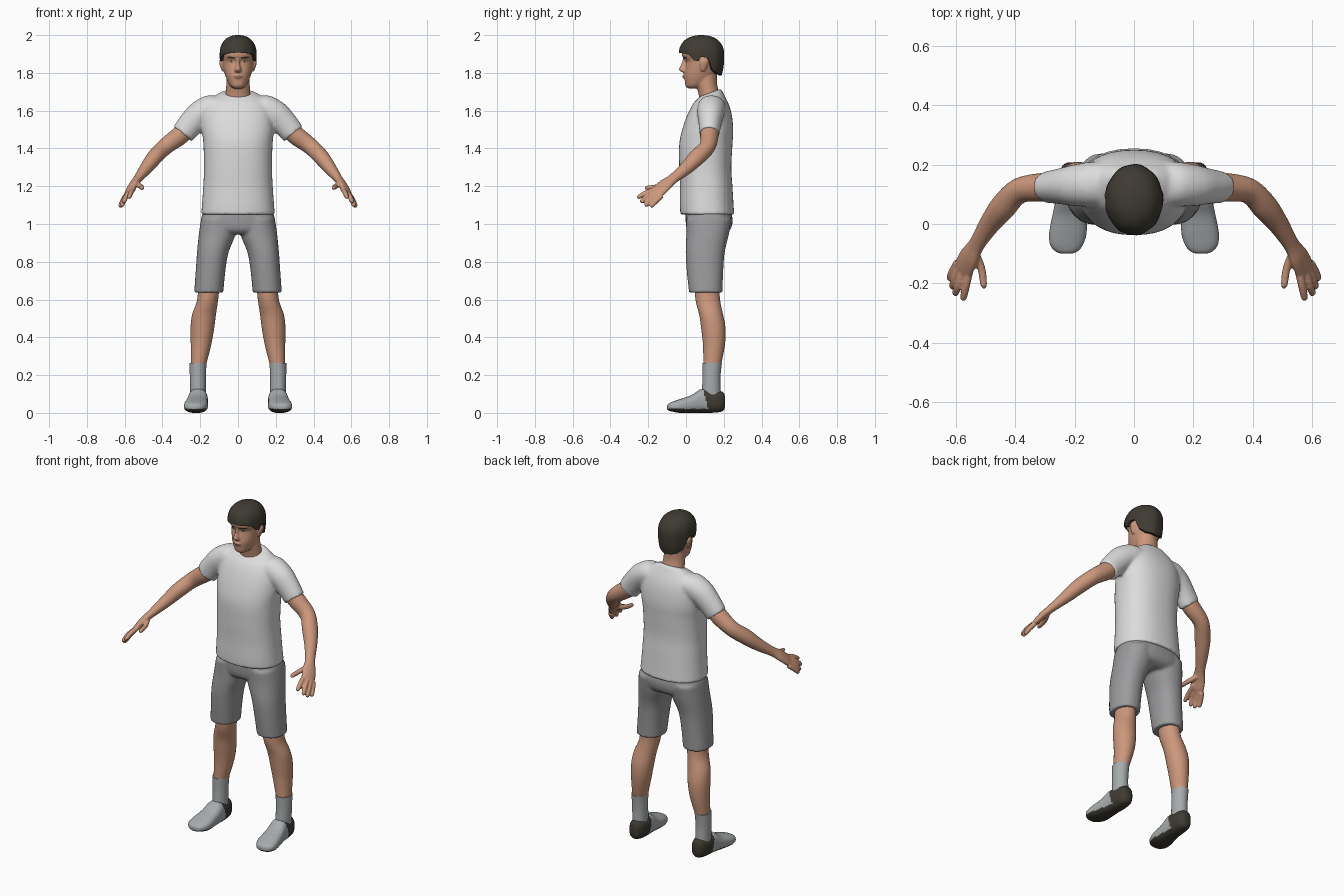
import bpy, bmesh, math
from mathutils import Vector
from mathutils.bvhtree import BVHTree

if "Cube" in bpy.data.objects:
    bpy.data.objects.remove(bpy.data.objects["Cube"])


def colour(name, r, g, b):
    m = bpy.data.materials.new(name)
    m.diffuse_color = (r, g, b, 1)
    m.use_nodes = True
    m.node_tree.nodes["Principled BSDF"].inputs["Base Color"].default_value = m.diffuse_color
    return m


WHITE = colour("shirt_white", .72, .72, .72)
GREY = colour("shorts_grey", .33, .33, .34)
PALE = colour("sock_grey", .39, .41, .42)
SKIN = colour("skin", .60, .31, .20)
DARK = colour("dark_brown", .05, .043, .033)
LIP = colour("lip", .36, .16, .11)
EYE = colour("eye_white", .5, .45, .4)


def spline(p, q, r, s, t):
    return .5 * (2 * q + (r - p) * t + (2 * p - 5 * q + 4 * r - s) * t * t + (3 * q - p - 3 * r + s) * t ** 3)


def loft(bm, rings, n=32, sub=4, power=2.0):
    """Closed skin through rings, each (centre, half axis u, half axis v)."""
    rings = [tuple(Vector(v) for v in r) for r in rings]
    steps = []
    for i in range(len(rings) - 1):
        four = [rings[max(0, min(len(rings) - 1, i + k))] for k in (-1, 0, 1, 2)]
        steps += [[spline(*[f[j] for f in four], k / sub) for j in range(3)] for k in range(sub)]
    steps.append(rings[-1])
    rows = []
    for c, u, v in steps:
        row = []
        for k in range(n):
            a = 2 * math.pi * k / n
            ca, sa = math.cos(a), math.sin(a)
            x = math.copysign(abs(ca) ** (2 / power), ca)
            y = math.copysign(abs(sa) ** (2 / power), sa)
            row.append(bm.verts.new(c + u * x + v * y))
        rows.append(row)
    faces = [bm.faces.new((p[k], p[(k + 1) % n], q[(k + 1) % n], q[k]))
             for p, q in zip(rows, rows[1:]) for k in range(n)]
    faces += [bm.faces.new(rows[0]), bm.faces.new(rows[-1])]
    bmesh.ops.recalc_face_normals(bm, faces=faces)


def box_rings(rows, s=1, slope=0):
    """Level rings from (z, x0, x1, y0, y1), mirrored by s."""
    return [((s * (x0 + x1) / 2, (y0 + y1) / 2, z), ((x1 - x0) / 2, 0, 0),
             (0, (y1 - y0) / 2, slope * (y1 - y0) / 2)) for z, x0, x1, y0, y1 in rows]


def tube_rings(pts, s=1, wide=(0, 1, 0)):
    """Rings along a path of (x, y, z, half width, half thickness)."""
    ps = [Vector((s * p[0], p[1], p[2])) for p in pts]
    w = Vector((s * wide[0], wide[1], wide[2]))
    out = []
    for i, p in enumerate(ps):
        t = (ps[min(i + 1, len(ps) - 1)] - ps[max(i - 1, 0)]).normalized()
        u = (w - t * w.dot(t)).normalized()
        out.append((p, u * pts[i][3], t.cross(u) * pts[i][4]))
    return out


def make(name, bm, mat, fuse=0, smooth=3):
    me = bpy.data.meshes.new(name)
    bm.to_mesh(me)
    bm.free()
    me.materials.append(mat)
    me.shade_smooth()
    me.set_sharp_from_angle(angle=math.radians(50))
    ob = bpy.data.objects.new(name, me)
    bpy.context.collection.objects.link(ob)
    if fuse:
        r = ob.modifiers.new("fuse", 'REMESH')
        r.mode, r.voxel_size, r.use_smooth_shade = 'VOXEL', fuse, True
        m = ob.modifiers.new("soften", 'SMOOTH')
        m.factor, m.iterations = .5, smooth
    return ob


# shirt: body with two sleeves
bm = bmesh.new()
body = [(1.05, .195, -.03, .256), (1.10, .191, -.032, .252), (1.2, .184, -.032, .246), (1.3, .18, -.036, .24),
        (1.42, .183, -.036, .246), (1.5, .19, -.02, .25), (1.58, .185, .008, .242), (1.64, .165, .04, .224)]
rings = box_rings([(z, -w, w, a, b) for z, w, a, b in body])
rings += box_rings([(1.682, -.115, .115, .066, .195)], slope=.25)
rings += box_rings([(1.695, -.082, .082, .068, .185)], slope=.38)
loft(bm, rings, 48, 5, 2.3)
for s in (1, -1):
    loft(bm, tube_rings([(.09, .14, 1.625, .07, .05), (.14, .135, 1.615, .075, .07), (.2, .13, 1.58, .07, .073),
                         (.25, .127, 1.53, .06, .068), (.294, .124, 1.476, .053, .063)], s))
make("shirt", bm, WHITE, .009, 6)

# shorts: hips with two legs
bm = bmesh.new()
loft(bm, box_rings([(1.08, -.18, .18, 0, .235), (1.02, -.196, .196, -.002, .247),
                    (.97, -.19, .19, .005, .235), (.945, -.13, .13, .03, .2)]), 40, 4, 2.4)
for s in (1, -1):
    loft(bm, box_rings([(1.03, .015, .195, .002, .24), (.95, .012, .207, .002, .228), (.85, .05, .217, -.002, .205),
                        (.75, .067, .224, .004, .197), (.637, .078, .232, .016, .193)], s), power=2.2)
make("shorts", bm, GREY, .008, 4)

for s, side in ((1, "left"), (-1, "right")):
    # lower leg
    bm = bmesh.new()
    loft(bm, box_rings([(.70, .095, .21, .045, .175), (.60, .105, .216, .05, .18), (.52, .117, .243, .07, .196),
                        (.45, .126, .251, .08, .209), (.36, .142, .25, .09, .206), (.25, .17, .25, .092, .185)], s))
    make(side + "_leg", bm, SKIN)
    # sock
    bm = bmesh.new()
    loft(bm, box_rings([(.265, .167, .256, .088, .190), (.18, .17, .255, .088, .182), (.08, .17, .252, .08, .186)], s))
    make(side + "_sock", bm, PALE)
    # shoe: sections from heel to toe (y, x0, x1, z0, z1)
    bm = bmesh.new()
    shoe = [(.207, .195, .225, .035, .08), (.198, .178, .24, .012, .108), (.17, .165, .253, .003, .118),
            (.12, .16, .26, 0, .125), (.08, .16, .265, 0, .126), (.03, .16, .275, 0, .095), (-.03, .16, .286, 0, .074),
            (-.07, .172, .283, .006, .06), (-.092, .19, .265, .012, .05), (-.1, .21, .245, .02, .04)]
    loft(bm, [((s * (a + b) / 2, y, (c + d) / 2), ((b - a) / 2, 0, 0), (0, 0, (d - c) / 2))
              for y, a, b, c, d in shoe], 40, 5, 2.5)
    ob = make(side + "_shoe", bm, PALE)
    ob.data.materials.append(DARK)
    for f in ob.data.polygons:
        c = f.center
        f.material_index = int(c.y > .11 - .25 * (c.z - .05) or c.z < .022)
    # arm, palm and fingers
    bm = bmesh.new()
    across = (.6, .45, -.55)
    loft(bm, tube_rings([(.22, .13, 1.56, .045, .045), (.3, .124, 1.475, .049, .05), (.385, .113, 1.41, .043, .044),
                         (.44, .06, 1.355, .045, .042), (.487, 0, 1.295, .036, .034), (.53, -.068, 1.24, .029, .023),
                         (.555, -.11, 1.207, .039, .02), (.573, -.145, 1.175, .041, .017),
                         (.58, -.162, 1.163, .034, .012)], s, across))
    fingers = [((.553, -.145, 1.188), (.566, -.205, 1.168), (.577, -.258, 1.138)),
               ((.572, -.15, 1.172), (.592, -.205, 1.147), (.605, -.24, 1.113)),
               ((.586, -.143, 1.16), (.605, -.187, 1.128), (.614, -.217, 1.094)),
               ((.595, -.13, 1.148), (.613, -.162, 1.118), (.624, -.188, 1.09)),
               ((.537, -.095, 1.215), (.515, -.15, 1.198), (.505, -.218, 1.19))]
    for a, b, c in fingers:
        d = Vector(b).lerp(Vector(c), .8)
        loft(bm, tube_rings([(*a, .014, .014), (*b, .0135, .0135), (*d, .0115, .0115), (*c, .004, .004)], s, across), 14)
    make(side + "_arm", bm, SKIN, .0045, 3)

# head with neck, nose and ears
bm = bmesh.new()
skull = [(1.718, .022, .012, .07), (1.73, .04, -.002, .1), (1.755, .055, -.006, .13), (1.79, .069, -.010, .16),
         (1.83, .079, -.004, .18), (1.862, .084, -.002, .188), (1.888, .086, -.02, .19), (1.92, .087, -.018, .188),
         (1.955, .076, .004, .17), (1.975, .045, .04, .13)]
loft(bm, box_rings([(z, -w, w, a, b) for z, w, a, b in skull]), 40, 4, 2.15)
loft(bm, box_rings([(1.64, -.075, .075, .075, .195), (1.69, -.066, .066, .066, .178),
                    (1.74, -.062, .062, .055, .165), (1.8, -.06, .06, .05, .165)]))
loft(bm, box_rings([(1.80, -.010, .010, -.014, .02), (1.808, -.019, .019, -.028, .02), (1.82, -.017, .017, -.038, .02),
                    (1.845, -.010, .010, -.026, .02), (1.875, -.008, .008, -.017, .02)]), 20)
loft(bm, box_rings([(1.772, -.018, .018, -.014, .01), (1.78, -.024, .024, -.018, .01),
                    (1.79, -.016, .016, -.017, .01)]), 20)
for s in (1, -1):
    loft(bm, box_rings([(1.808, .072, .084, .082, .098), (1.82, .07, .09, .076, .106), (1.85, .07, .099, .072, .118),
                        (1.868, .07, .098, .076, .116), (1.876, .074, .09, .086, .106)], s), 16)
head = make("head", bm, SKIN, .0045, 3)

# painted face plates that follow the head surface
tree = BVHTree.FromObject(head, bpy.context.evaluated_depsgraph_get())


def plate(name, x, z, rx, rz, mat, tilt=0, lift=.0015):
    bm = bmesh.new()
    rows = []
    for k in (0, .35, .7, 1):
        row = []
        for i in range(16):
            a = 2 * math.pi * i / 16
            px = x + k * rx * math.cos(a)
            pz = z + k * rz * math.sin(a) + tilt * (px - x)
            hit = tree.ray_cast(Vector((px, -1, pz)), Vector((0, 1, 0)))[0]
            row.append(bm.verts.new((px, (hit.y if hit else 0) - lift, pz)))
        rows.append(row)
    for p, q in zip(rows, rows[1:]):
        for i in range(16):
            bm.faces.new((p[i], p[(i + 1) % 16], q[(i + 1) % 16], q[i]))
    bmesh.ops.remove_doubles(bm, verts=bm.verts, dist=1e-5)
    make(name, bm, mat)


for s, side in ((1, "left"), (-1, "right")):
    plate(side + "_eyebrow", s * .036, 1.881, .022, .0045, DARK, s * .08)
    plate(side + "_eyelid", s * .035, 1.862, .017, .007, LIP)
    plate(side + "_eye", s * .035, 1.861, .014, .0048, EYE, 0, .0025)
    plate(side + "_iris", s * .035, 1.861, .005, .005, DARK, 0, .0035)
plate("mouth", 0, 1.781, .026, .005, LIP)

# hair cap: columns from the hairline up to the crown, 0 degrees at the face
LINE = [(0, 1.908), (40, 1.903), (58, 1.895), (68, 1.868), (80, 1.862), (88, 1.885), (108, 1.88), (118, 1.82),
        (140, 1.795), (180, 1.785)]


def hairline(deg):
    for (a, z), (b, w) in zip(LINE, LINE[1:]):
        if deg <= b:
            return z + (w - z) * (deg - a) / (b - a)
    return LINE[-1][1]


bm = bmesh.new()
COLS, ROWS = 72, 16
cols = []
for i in range(COLS):
    a = 2 * math.pi * i / COLS
    low = hairline(math.degrees(min(a, 2 * math.pi - a)))
    col = []
    for j in range(-1, ROWS):
        t = max(j, 0) / ROWS
        z = low + (2.0 - low) * math.sin(t * math.pi / 2)
        h = (z - 1.895) / (.105 if z > 1.895 else .2)
        k = max(0, 1 - abs(h) ** 2.3) ** (1 / 2.3)
        k *= .86 if j < 0 else 1 + .012 * math.sin(9 * a) * (1 - t)
        col.append(bm.verts.new((.098 * k * math.sin(a), .082 - .12 * k * math.cos(a), z)))
    cols.append(col)
crown = bm.verts.new((0, .082, 2.0))
for i in range(COLS):
    p, q = cols[i], cols[(i + 1) % COLS]
    for j in range(ROWS):
        bm.faces.new((p[j], q[j], q[j + 1], p[j + 1]))
    bm.faces.new((p[-1], q[-1], crown))
bmesh.ops.recalc_face_normals(bm, faces=bm.faces)
make("hair", bm, DARK)
